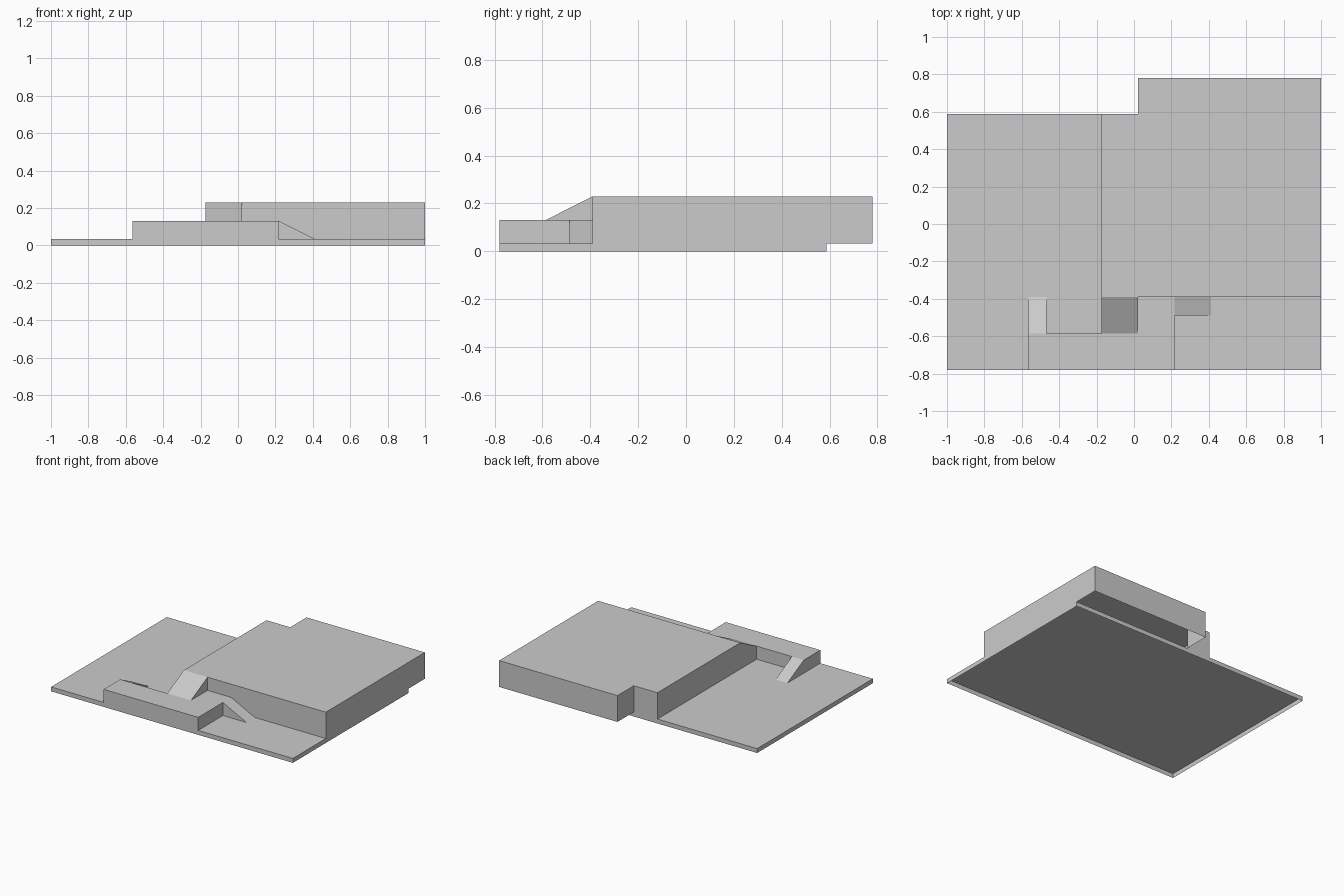
import bpy

if "Cube" in bpy.data.objects:
    bpy.data.objects.remove(bpy.data.objects["Cube"])

# Shared grid lines and levels
X0, X1, X2, X3 = -0.565, -0.175, 0.021, 0.217
Y0, Y1, Y2, Y3, Y4 = -0.78, -0.585, -0.39, 0.587, 0.78
LOW, MID, HIGH = 0.033, 0.131, 0.23


def add_mesh(name, verts, faces):
    mesh = bpy.data.meshes.new(name)
    mesh.from_pydata(verts, [], faces)
    mesh.update()
    obj = bpy.data.objects.new(name, mesh)
    bpy.context.collection.objects.link(obj)
    return obj


def slab(name, outline, z0, z1):
    """Raise a counter-clockwise outline into walls and a top, open underneath."""
    n = len(outline)
    verts = [(x, y, z) for z in (z0, z1) for x, y in outline]
    faces = [(i, (i + 1) % n, n + (i + 1) % n, n + i) for i in range(n)]
    faces.append(tuple(range(n, 2 * n)))
    return add_mesh(name, verts, faces)


def ramp(name, corners, z0, z1):
    """Counter-clockwise base corners; the edge between the last two is the high one."""
    verts = [(x, y, z0) for x, y in corners]
    verts += [(x, y, z1) for x, y in corners[2:]]
    return add_mesh(name, verts, [(0, 1, 4, 5), (1, 2, 4), (0, 5, 3)])


# Thin ground plate: a shallow shell with an open underside
slab("ground_plate", [(-1, Y0), (1, Y0), (1, Y3), (-1, Y3)], 0, LOW)

# Middle terrace: front strip with a step back to the upper terrace
slab("middle_terrace", [(X0, Y0), (X3, Y0), (X3, Y2), (X1, Y2), (X1, Y1), (X0, Y1)],
     LOW, MID)

# Upper terrace: hollow underneath, overhanging the plate at the back
slab("upper_terrace", [(X1, Y2), (1, Y2), (1, Y4), (X2, Y4), (X2, Y3), (X1, Y3)],
     LOW, HIGH)

# Wide ramp from the middle terrace to the upper one
ramp("upper_ramp", [(X1, Y1), (X2, Y1), (X2, Y2), (X1, Y2)], MID, HIGH)

# Narrow ramp down the right end of the middle terrace
ramp("right_ramp", [(0.412, -0.488), (0.412, Y2), (X3, Y2), (X3, -0.488)], LOW, MID)

# Narrow ramp down behind the left end of the middle terrace
ramp("left_ramp", [(-0.467, Y2), (X0, Y2), (X0, Y1), (-0.467, Y1)], LOW, MID)
